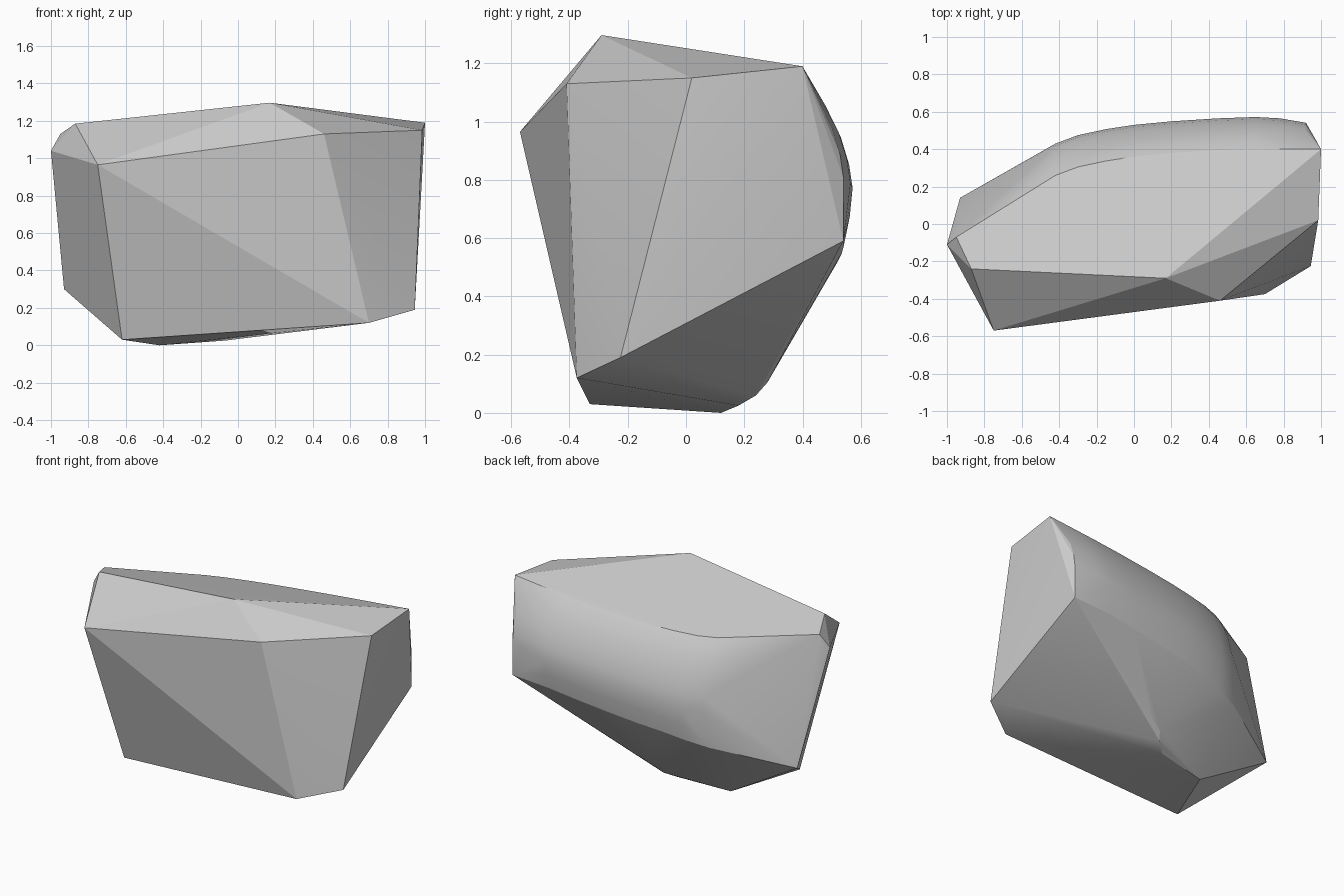
import bpy, bmesh, math

# Main corners of the boulder
corners = [
    (-0.75, -0.57, 0.965), (-0.87, -0.24, 1.185), (0.17, -0.29, 1.297),
    (0.46, -0.41, 1.13), (0.985, 0.02, 1.15), (1.0, 0.40, 1.19),
    (0.945, -0.225, 0.19), (0.70, -0.375, 0.12), (-0.62, -0.33, 0.03),
    (-0.42, 0.12, 0.0), (-1.0, -0.11, 1.04), (-0.95, -0.07, 1.13),
    (-0.93, 0.14, 0.30), (0.92, 0.54, 0.59),
]
# Rounded lower back edge
corners += [(-0.07, 0.18, 0.025), (0.0, 0.24, 0.06), (0.03, 0.28, 0.105),
            (0.13, 0.31, 0.16), (0.45, 0.50, 0.50), (-0.45, 0.40, 0.41)]

# Rounded back: one bulging profile swept along stations (x, furthest y)
stations = [(-0.42, 0.43), (-0.30, 0.475), (-0.15, 0.507), (0.0, 0.53),
            (0.2, 0.549), (0.45, 0.565), (0.65, 0.572), (0.78, 0.565),
            (0.92, 0.541)]
# (height fraction, inset from furthest y)
profile = [(0.0, 0.03), (0.17, 0.01), (0.34, 0.0), (0.48, 0.012),
           (0.64, 0.04), (0.80, 0.085), (0.92, 0.13), (1.0, 0.17)]
for x, y_max in stations:
    low = 0.49 + 0.13 * x if x > -0.3 else 0.44
    for f, inset in profile:
        y = y_max - inset
        top = 1.202 + 0.0946 * x - 0.272 * (y_max - 0.17)
        corners.append((x, y, low + f * (top - low)))

# Wrap everything in a convex skin
bm = bmesh.new()
for c in corners:
    bm.verts.new(c)
hull = bmesh.ops.convex_hull(bm, input=bm.verts[:])
junk = {v for v in hull["geom_interior"] + hull["geom_unused"]
        if isinstance(v, bmesh.types.BMVert)}
bmesh.ops.delete(bm, geom=list(junk), context='VERTS')
bmesh.ops.recalc_face_normals(bm, faces=bm.faces[:])
mesh = bpy.data.meshes.new("boulder")
bm.to_mesh(mesh)
bm.free()
boulder = bpy.data.objects.new("boulder", mesh)
bpy.context.collection.objects.link(boulder)

# Soft back, crisp facets elsewhere
bpy.context.view_layer.objects.active = boulder
boulder.select_set(True)
bpy.ops.object.shade_smooth_by_angle(angle=math.radians(15))
